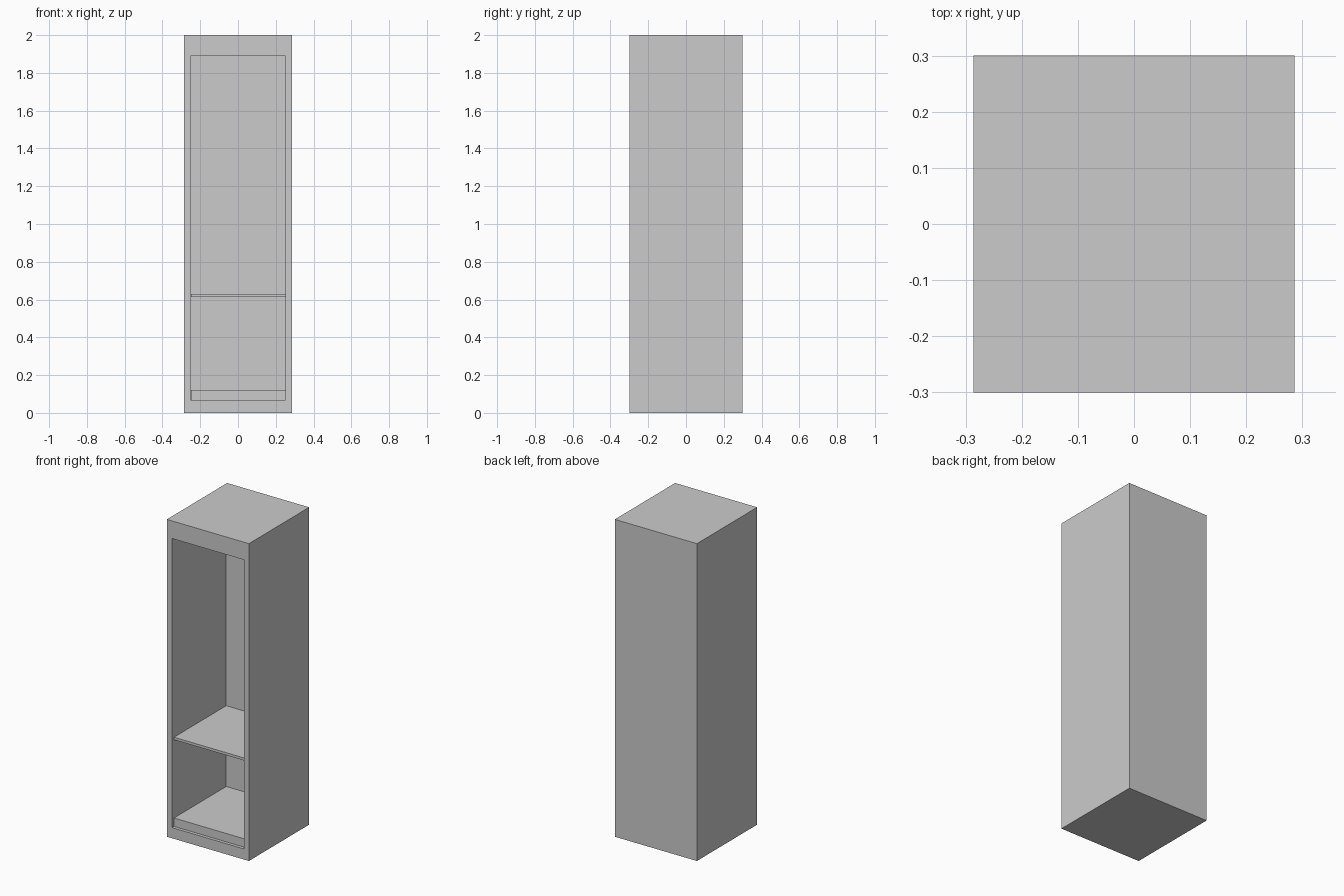
import bpy, bmesh
from mathutils import Vector

if "Cube" in bpy.data.objects:
    bpy.data.objects.remove(bpy.data.objects["Cube"])


def box_mesh(x, y, z):
    """bmesh box from (min, max) ranges"""
    bm = bmesh.new()
    bmesh.ops.create_cube(bm, size=1)
    for v in bm.verts:
        v.co = Vector([r[0] if c < 0 else r[1] for c, r in zip(v.co, (x, y, z))])
    bm.normal_update()
    return bm


def add_object(name, bm):
    mesh = bpy.data.meshes.new(name)
    bmesh.ops.recalc_face_normals(bm, faces=bm.faces)
    bm.to_mesh(mesh)
    bm.free()
    obj = bpy.data.objects.new(name, mesh)
    bpy.context.collection.objects.link(obj)
    return obj


HALF_W, HALF_D, HEIGHT = 0.286, 0.3, 2.0
OPEN_X, OPEN_BOTTOM, OPEN_TOP = 0.251, 0.067, 1.889
BACK_Y = 0.24       # inner face of the back wall
RECESS_Y = -0.28    # front edge of the shelf and plinth

# Cabinet body: front face inset to the opening, then pushed inwards
bm = box_mesh((-HALF_W, HALF_W), (-HALF_D, HALF_D), (0, HEIGHT))
front = min(bm.faces, key=lambda f: f.calc_center_median().y)
bmesh.ops.inset_region(bm, faces=[front], thickness=0.03)
for v in front.verts:
    v.co.x = OPEN_X if v.co.x > 0 else -OPEN_X
    v.co.z = OPEN_TOP if v.co.z > 1 else OPEN_BOTTOM
cavity = bmesh.ops.extrude_discrete_faces(bm, faces=[front])["faces"][0]
for v in cavity.verts:
    v.co.y = BACK_Y
add_object("cabinet_body", bm)

# Shelf and raised floor inside the opening
for name, z in (("shelf", (0.613, 0.629)), ("raised_floor", (OPEN_BOTTOM, 0.12))):
    add_object(name, box_mesh((-0.25, OPEN_X), (RECESS_Y, BACK_Y), z))
